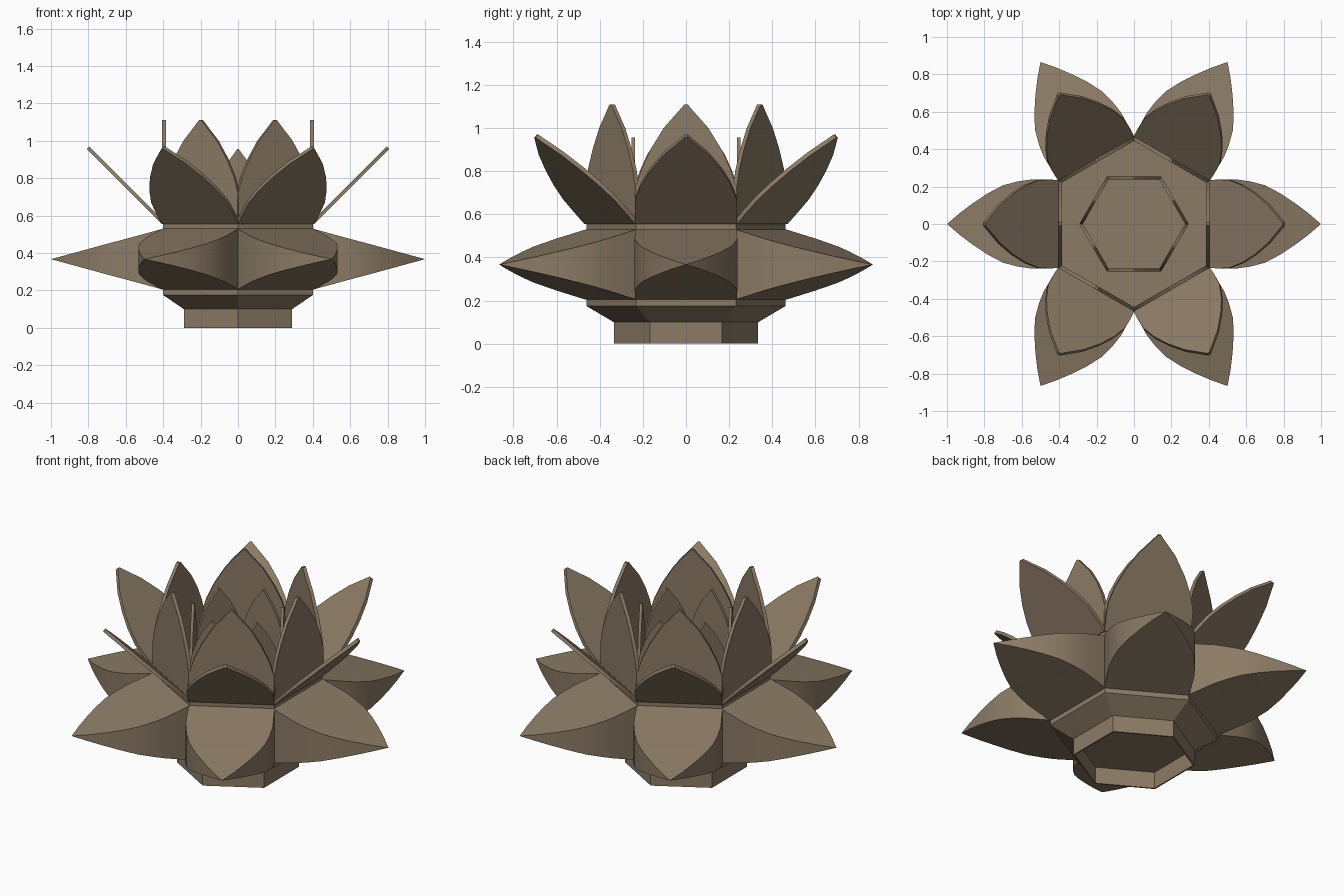
import bpy, bmesh, math
from mathutils import Matrix, Vector

if "Cube" in bpy.data.objects:
    bpy.data.objects.remove(bpy.data.objects["Cube"])

stone = bpy.data.materials.new("warm brown stone")
stone.diffuse_color = (0.262, 0.198, 0.131, 1)
stone.use_nodes = True
stone.node_tree.nodes["Principled BSDF"].inputs["Base Color"].default_value = stone.diffuse_color


def finish(name, bm, smooth=None):
    bmesh.ops.recalc_face_normals(bm, faces=bm.faces)
    me = bpy.data.meshes.new(name)
    bm.to_mesh(me)
    bm.free()
    me.materials.append(stone)
    ob = bpy.data.objects.new(name, me)
    bpy.context.collection.objects.link(ob)
    if smooth:
        bpy.ops.object.select_all(action='DESELECT')
        ob.select_set(True)
        bpy.context.view_layer.objects.active = ob
        bpy.ops.object.shade_smooth_by_angle(angle=math.radians(smooth))
    return ob


def hex_stack(name, profile):
    """Closed hexagonal solid through (apothem, z) levels, flats facing +-x."""
    bm = bmesh.new()
    rings = []
    for a, z in profile:
        r = a / math.cos(math.pi / 6)
        rings.append([bm.verts.new((r * math.cos(math.radians(30 + 60 * k)),
                                    r * math.sin(math.radians(30 + 60 * k)), z))
                      for k in range(6)])
    for lo, hi in zip(rings, rings[1:]):
        for k in range(6):
            j = (k + 1) % 6
            bm.faces.new((lo[k], lo[j], hi[j], hi[k]))
    bm.faces.new(rings[0])
    bm.faces.new(rings[-1])
    return finish(name, bm)


def petal_ring(name, stations, root, tilt, start, smooth):
    """Six petals; stations are (length, half width, half thickness)."""
    bm = bmesh.new()
    for k in range(6):
        m = (Matrix.Rotation(math.radians(start + 60 * k), 4, 'Z')
             @ Matrix.Translation(root)
             @ Matrix.Rotation(-math.radians(tilt), 4, 'Y'))
        rows = [[bm.verts.new(m @ Vector((l, sy * w, sz * h)))
                 for sy, sz in ((-1, -1), (0, -1), (1, -1), (1, 1), (0, 1), (-1, 1))]
                for l, w, h in stations]
        for a, b in zip(rows, rows[1:]):
            for i in range(6):
                j = (i + 1) % 6
                bm.faces.new((a[i], a[j], b[j], b[i]))
        bm.faces.new(rows[0])
        bm.faces.new(rows[-1])
    bmesh.ops.remove_doubles(bm, verts=bm.verts, dist=0.0005)
    return finish(name, bm, smooth)


def leaf(length, half_width, thick):
    outline = ((0, 1), (.14, 1.01), (.28, 1.0), (.45, .885), (.62, .7), (.8, .44), (.95, .13), (1, .03))
    return [(length * f, half_width * w, thick / 2) for f, w in outline]


# Hollow foot (open underneath, ceiling level with the collar bottom)
hex_stack("foot", [(.282, .10), (.282, 0), (.29, 0), (.29, .10)]).name = "foot"
foot = bpy.data.objects["foot"].data
bm = bmesh.new()
bm.from_mesh(foot)
caps = [f for f in bm.faces if len(f.verts) == 6]
bmesh.ops.delete(bm, geom=caps, context='FACES_ONLY')
bmesh.ops.recalc_face_normals(bm, faces=bm.faces)
bm.to_mesh(foot)
bm.free()

# Flared collar, core and rim
hex_stack("core", [(.29, .10), (.40, .175), (.40, .205), (.395, .21),
                   (.395, .525), (.40, .53), (.40, .56)])

# Wide pointed outer petals
petal_ring("outer_petals",
           [(0, .235, .163), (.15, .238, .122), (.22, .228, .103), (.30, .207, .082),
            (.38, .165, .06), (.46, .112, .038), (.53, .06, .019), (.60, 0, 0)],
           (.40, 0, .367), 0, 0, 50)

# Leaning, upright and small inner leaves
petal_ring("leaning_petals", leaf(.565, .235, .02), (.402, 0, .563), 45, 0, 40)
petal_ring("upright_petals", leaf(.55, .235, .02), (.395, 0, .56), 90, 0, 40)
petal_ring("inner_petals", leaf(.40, .143, .016), (.245, 0, .555), 90, 30, 40)
